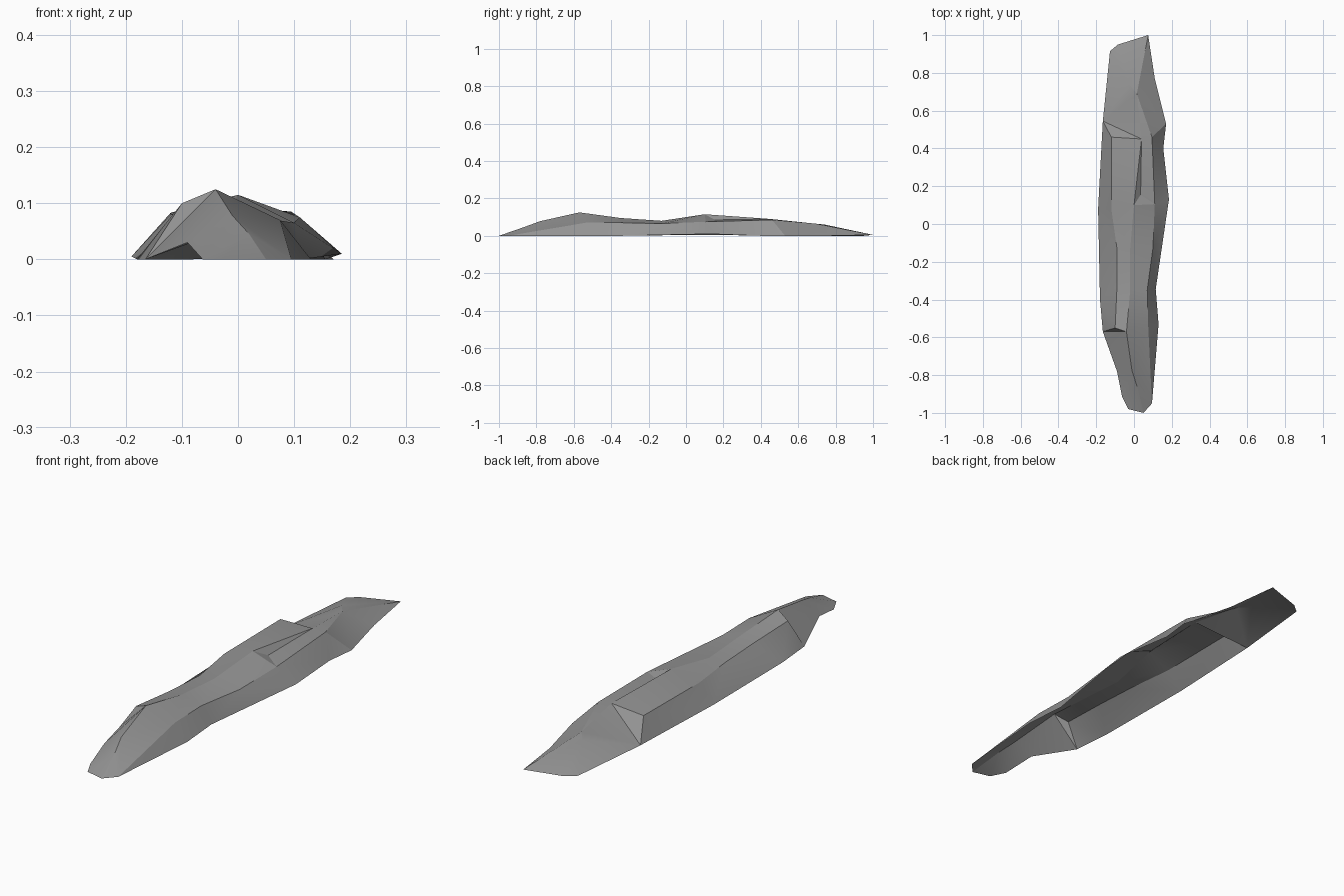
import bpy
import bmesh
import math
from mathutils import Vector
from mathutils.geometry import delaunay_2d_cdt

default_cube = bpy.data.objects.get("Cube")
if default_cube:
    bpy.data.objects.remove(default_cube, do_unlink=True)


def make_material(name, colour):
    material = bpy.data.materials.new(name)
    material.use_nodes = True
    material.diffuse_color = colour
    shader = next(n for n in material.node_tree.nodes if n.type == "BSDF_PRINCIPLED")
    shader.inputs["Base Color"].default_value = colour
    shader.inputs["Roughness"].default_value = 0.9
    return material


def build_faceted_shell(name, rim, creases, material):
    """Span the rim with triangles that follow the crease lines."""
    points = [Vector(p) for p in rim]
    edges = []
    for crease in creases:
        first = len(points)
        points += [Vector(p) for p in crease]
        edges += [(i, i + 1) for i in range(first, len(points) - 1)]
    plan, _, faces, origins, _, _ = delaunay_2d_cdt(
        [p.xy for p in points], edges, [list(range(len(rim)))], 1, 1e-4)

    bm = bmesh.new()
    verts = []
    for position, origin in zip(plan, origins):
        nearest = points[origin[0]] if origin else min(
            points, key=lambda p: (p.xy - position).length)
        verts.append(bm.verts.new((position.x, position.y, nearest.z)))
    for face in faces:
        bm.faces.new([verts[i] for i in face])
    bmesh.ops.triangulate(bm, faces=bm.faces[:])
    bm.normal_update()
    for face in bm.faces:
        if face.normal.z < 0:
            face.normal_flip()

    mesh = bpy.data.meshes.new(name)
    bm.to_mesh(mesh)
    bm.free()
    mesh.materials.append(material)
    shell = bpy.data.objects.new(name, mesh)
    bpy.context.collection.objects.link(shell)
    return shell


# Ground outline, running from the front tip up the left side and back
front_tip = [(-.03, -.98, 0), (.05, -1, 0), (.095, -.95, 0)]
left_foot = [(.13, -.53, 0), (.115, -.345, 0), (.185, .13, .01),
             (.155, .4, 0), (.17, .53, 0), (.11, .77, 0)]
back_tip = [(.075, 1, .005), (-.085, .95, 0), (-.127, .915, 0)]
right_foot = [(-.165, .545, 0), (-.19, .08, .005), (-.18, -.4, 0),
              (-.165, -.57, 0), (-.09, -.78, .03), (-.063, -.915, 0)]

# Crease lines over the top, front to back
ridge = [(.02, -.87, .045), (-.01, -.78, .078), (-.04, -.57, .125),
         (-.02, -.35, .095), (-.02, -.13, .08), (0, .1, .115),
         (.04, .45, .09), (.015, .69, .065), back_tip[0]]
left_shoulder = [front_tip[-1], (.075, -.535, .07), (.07, -.35, .07),
                 (.1, -.13, .065), (.11, .105, .075), (.095, .46, .085)]
right_shoulder = [(-.1, -.55, .1), (-.09, -.33, .085), (-.09, -.13, .075),
                  (-.12, .08, .08), (-.12, .46, .083)]
cleft = [ridge[5], (.035, .155, .085), ridge[6]]
back_notch = [(-.025, .74, .06), ridge[7]]

# Open rock shell
stone = make_material("grey stone", (.3, .3, .3, 1))
rock = build_faceted_shell(
    "rock_ridge", front_tip + left_foot + back_tip + right_foot,
    [ridge, left_shoulder, right_shoulder, cleft, back_notch], stone)

# Soften shallow folds and keep the strong creases
bpy.ops.object.select_all(action="DESELECT")
rock.select_set(True)
bpy.context.view_layer.objects.active = rock
bpy.ops.object.shade_smooth_by_angle(angle=math.radians(20))
